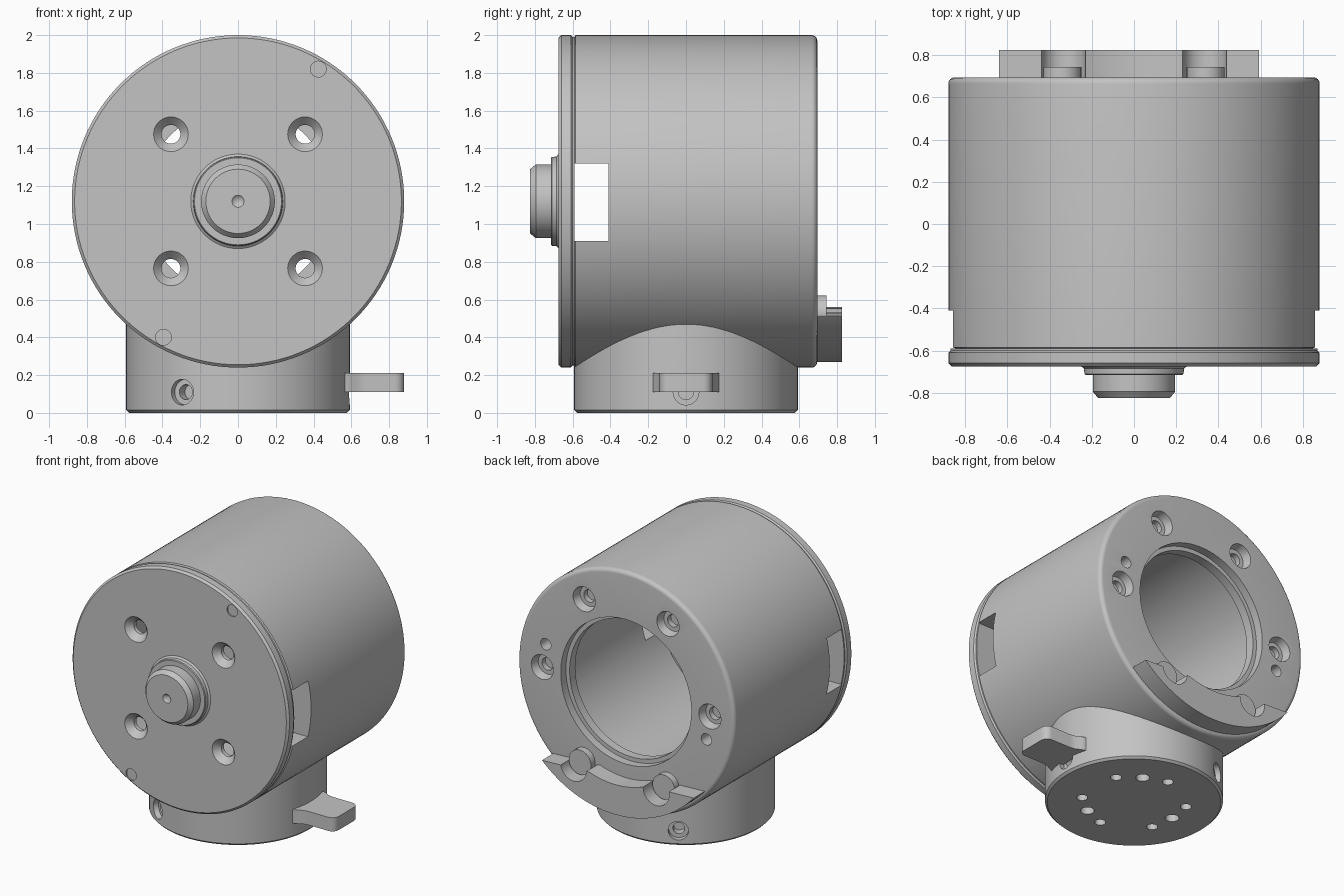
import bpy, bmesh, math
from mathutils import Matrix, Vector

if "Cube" in bpy.data.objects:
    bpy.data.objects.remove(bpy.data.objects["Cube"])

grey = bpy.data.materials.new("machined grey")
grey.use_nodes = True
COLOUR = (0.55, 0.55, 0.55, 1)
grey.diffuse_color = COLOUR
grey.node_tree.nodes["Principled BSDF"].inputs["Base Color"].default_value = COLOUR

AXIS_Z = 1.12
ALONG_Y = Matrix.Translation((0, 0, AXIS_Z)) @ Matrix.Rotation(-math.pi / 2, 4, 'X')
UPRIGHT = Matrix.Identity(4)


def finish(name, bm, matrix=UPRIGHT):
    bmesh.ops.remove_doubles(bm, verts=bm.verts, dist=1e-5)
    bmesh.ops.recalc_face_normals(bm, faces=bm.faces)
    bm.transform(matrix)
    mesh = bpy.data.meshes.new(name)
    bm.to_mesh(mesh)
    bm.free()
    mesh.materials.append(grey)
    obj = bpy.data.objects.new(name, mesh)
    bpy.context.collection.objects.link(obj)
    return obj


def revolve(name, profile, matrix=ALONG_Y, steps=128, ring=False):
    """Turn a (radius, height) profile about local z."""
    bm = bmesh.new()
    verts = [bm.verts.new((r, 0, h)) for r, h in profile]
    edges = [bm.edges.new(p) for p in zip(verts, verts[1:])]
    if ring:
        edges.append(bm.edges.new((verts[-1], verts[0])))
    bmesh.ops.spin(bm, geom=verts + edges, cent=(0, 0, 0), axis=(0, 0, 1),
                   angle=math.tau, steps=steps, use_duplicate=False)
    return finish(name, bm, matrix)


def box(name, low, high, matrix=UPRIGHT):
    bm = bmesh.new()
    low, high = Vector(low), Vector(high)
    bmesh.ops.create_cube(bm, size=1, matrix=Matrix.Translation((low + high) / 2)
                          @ Matrix.Diagonal((*(high - low), 1)))
    return finish(name, bm, matrix)


def cut(target, cutters):
    """Subtract each cutter, then discard it."""
    bpy.context.view_layer.objects.active = target
    for cutter in cutters:
        cutter.hide_render = True
        mod = target.modifiers.new("cut", 'BOOLEAN')
        mod.operation, mod.solver, mod.object = 'DIFFERENCE', 'EXACT', cutter
        bpy.ops.object.modifier_apply(modifier=mod.name)
        bpy.data.objects.remove(cutter)


def hole(x, z, y, profile, inward=1):
    """Stepped hole sunk along y, profile in (radius, depth)."""
    turn = Matrix.Rotation(-inward * math.pi / 2, 4, 'X')
    points = [(0, -0.05), (profile[0][0], -0.05)] + profile + [(0, profile[-1][1])]
    return revolve("hole_cutter", points, Matrix.Translation((x, y, AXIS_Z + z)) @ turn, 32)


def polar(radius, degrees):
    a = math.radians(degrees)
    return radius * math.cos(a), radius * math.sin(a)


# Hollow housing with a rounded back rim and a stepped rear opening
BACK = 0.695
rim = [(0.85 + 0.03 * math.cos(a), BACK - 0.03 + 0.03 * math.sin(a))
       for a in (math.radians(d) for d in range(0, 91, 15))]
housing = revolve("housing", [(0.65, -0.6), (0.87, -0.6), (0.87, -0.59), (0.88, -0.585)]
                  + rim + [(0.53, BACK), (0.53, BACK - 0.06), (0.5, BACK - 0.06),
                           (0.5, 0.57), (0.65, 0.57)], ring=True)
cutters = [box("window_cutter", (-1, -0.59, 0.91), (1, -0.41, 1.32))]
for k in range(6):
    cutters.append(hole(*polar(0.68, 60 * k), BACK,
                        [(0.09, 0), (0.075, 0.06), (0.045, 0.06), (0.045, 0.1)], -1))
for angle in (15, 195):
    cutters.append(hole(*polar(0.675, angle), BACK, [(0.042, 0), (0.042, 0.1)], -1))
cut(housing, cutters)

# Front plate with countersunk holes and two pin recesses
FRONT = -0.675
front_plate = revolve("front_plate", [(0, FRONT), (0.865, FRONT), (0.88, FRONT + 0.015),
                                      (0.88, -0.61), (0.87, -0.6), (0, -0.6)])
cutters = [hole(x, z, FRONT, [(0.092, 0), (0.05, 0.045), (0.05, 0.15)])
           for x in (-0.355, 0.355) for z in (-0.355, 0.355)]
cutters += [hole(x, z, FRONT, [(0.042, 0), (0.042, 0.01)])
            for x, z in ((0.425, 0.7), (-0.395, -0.72))]
cut(front_plate, cutters)

# Stepped hub and shaft with a centre dimple
hub = revolve("hub", [(0, -0.66), (0.25, -0.66), (0.25, FRONT), (0.237, -0.685),
                      (0.235, -0.71), (0.23, -0.715), (0, -0.715)])
shaft = revolve("shaft", [(0, -0.70), (0.195, -0.70), (0.195, -0.795), (0.17, -0.825),
                          (0.032, -0.825), (0, -0.795)])

# Round base carrying three side screws and a bolt circle underneath
BASE_R = 0.592
base = revolve("base", [(0, 0), (BASE_R - 0.015, 0), (BASE_R, 0.015),
                        (BASE_R, 0.468), (0, 0.468)], UPRIGHT)
cutters = []
for angle in (0, 120, 240):
    side = (Matrix.Rotation(math.radians(angle), 4, 'Z')
            @ Matrix.Translation((BASE_R, 0, 0.11)) @ Matrix.Rotation(-math.pi / 2, 4, 'Y'))
    cutters.append(revolve("screw_cutter", [(0, -0.05), (0.068, -0.05), (0.068, 0.04),
                                            (0.04, 0.04), (0.04, 0.1), (0, 0.1)], side, 32))
    for offset, radius, reach in ((60, 0.046, 0.33), (30, 0.037, 0.35), (90, 0.037, 0.35)):
        x, y = polar(reach, angle + offset)
        cutters.append(revolve("bolt_cutter", [(0, -0.05), (radius, -0.05), (radius, 0.07),
                                               (0, 0.07)], Matrix.Translation((x, y, 0)), 24))
cut(base, cutters)

# Crescent ledge on the back, slightly turned, notched around two screws
ledge = revolve("back_ledge", [(0, BACK - 0.01), (0.85, BACK - 0.01), (0.85, 0.825), (0, 0.825)])
tilt = Matrix.Translation((0, 0, AXIS_Z)) @ Matrix.Rotation(math.radians(2.4), 4, 'Y')
cutters = [box("chord_cutter", (-1, 0.5, -0.585), (1, 1, 1), tilt),
           revolve("arc_cutter", [(0, 0.5), (0.63, 0.5), (0.63, 1), (0, 1)])]
for x in (-0.335, 0.335):
    cutters.append(hole(x, -0.59, 0.95, [(0.105, 0), (0.105, 0.4)], -1))
cut(ledge, cutters)

# Side lever: flared root, then a pad with rounded corners
half = [(0.5, 0.18), (0.57, 0.175), (0.6, 0.165), (0.63, 0.147), (0.67, 0.14), (0.83, 0.14)]
half += [(0.83 + 0.05 * math.sin(a), 0.09 + 0.05 * math.cos(a))
         for a in (math.radians(d) for d in range(18, 91, 18))]
bm = bmesh.new()
outline = [(x, y) for x, y in half] + [(x, -y) for x, y in reversed(half)]
face = bm.faces.new([bm.verts.new((x, y, 0.11)) for x, y in outline])
top = bmesh.ops.extrude_face_region(bm, geom=[face])["geom"]
bmesh.ops.translate(bm, vec=(0, 0, 0.1),
                    verts=[v for v in top if isinstance(v, bmesh.types.BMVert)])
lever = finish("side_lever", bm)
# Clear the root from the screw recess
cut(lever, [revolve("root_cutter", [(0, 0), (0.56, 0), (0.56, 0.4), (0, 0.4)], UPRIGHT)])

# Smooth the curved walls while keeping crisp edges
bpy.ops.object.select_all(action='DESELECT')
for part in (housing, front_plate, hub, shaft, base, ledge, lever):
    part.select_set(True)
bpy.context.view_layer.objects.active = housing
bpy.ops.object.shade_smooth_by_angle(angle=math.radians(30))
